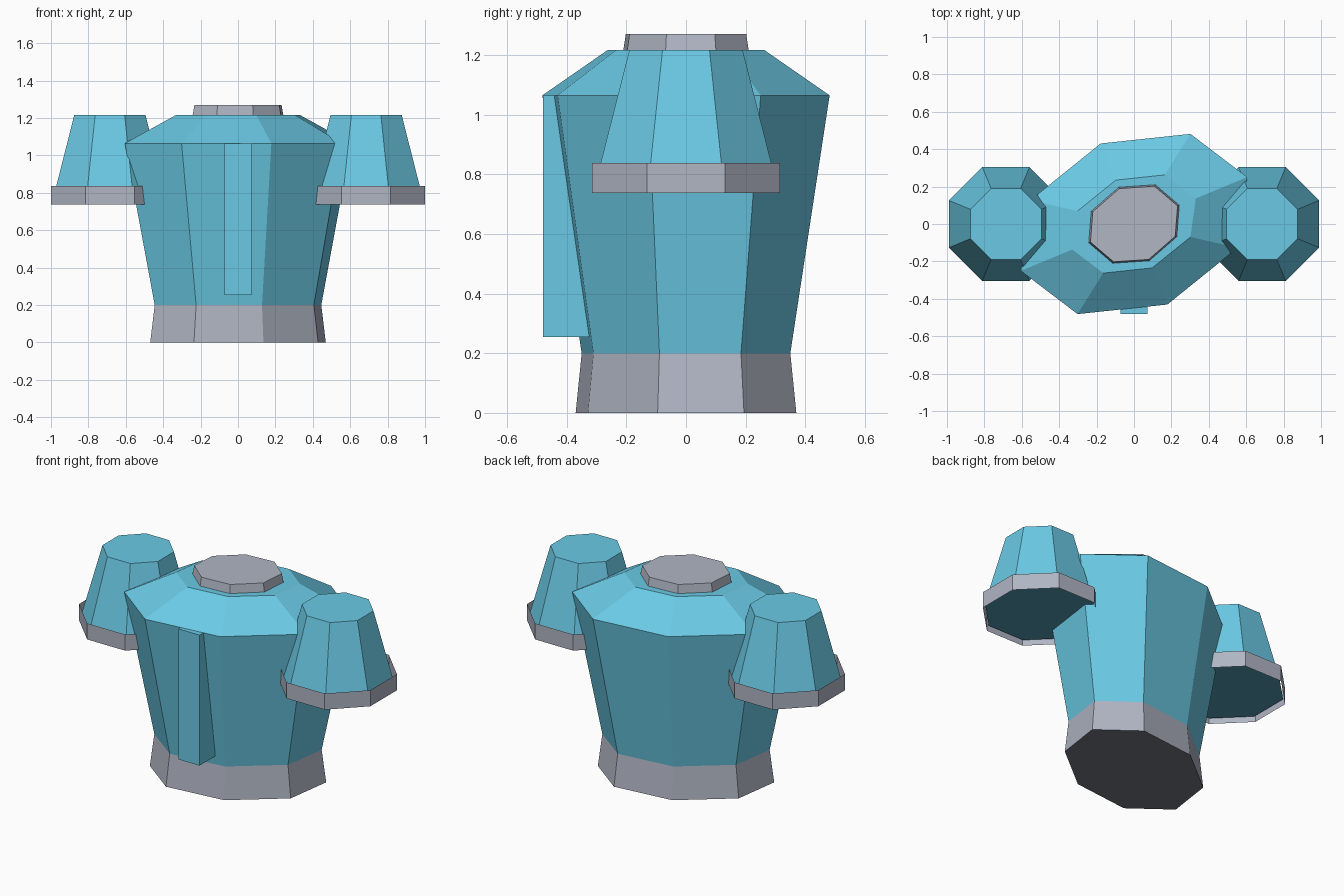
import bpy
import bmesh
from math import cos, sin, pi, radians

cube = bpy.data.objects.get("Cube")
if cube:
    bpy.data.objects.remove(cube, do_unlink=True)


def material(name, color):
    mat = bpy.data.materials.new(name)
    mat.use_nodes = True
    mat.diffuse_color = color
    mat.node_tree.nodes["Principled BSDF"].inputs["Base Color"].default_value = color
    return mat


teal = material("teal paint", (0.145, 0.59, 0.785, 1))
grey = material("grey metal", (0.435, 0.465, 0.55, 1))
dark_teal = material("dark teal underside", (0.08, 0.32, 0.42, 1))
dark_grey = material("dark grey underside", (0.175, 0.18, 0.205, 1))

SIDES = 8
TURN = radians(22.5)


def finish(name, bm, mats):
    mesh = bpy.data.meshes.new(name)
    bm.to_mesh(mesh)
    bm.free()
    for mat in mats:
        mesh.materials.append(mat)
    obj = bpy.data.objects.new(name, mesh)
    bpy.context.collection.objects.link(obj)


def loft(name, rings, mats, center_x=0, phase=0, turn=0, capped=True):
    """Octagonal loft; each ring is (x radius, y radius, height).
    The bottom face takes the last material."""
    bm = bmesh.new()
    loops = []
    for rx, ry, z in rings:
        loop = []
        for i in range(SIDES):
            a = phase + 2 * pi * i / SIDES
            x, y = rx * cos(a), ry * sin(a)
            loop.append(bm.verts.new((center_x + x * cos(turn) - y * sin(turn),
                                      x * sin(turn) + y * cos(turn), z)))
        loops.append(loop)
    for low, high in zip(loops, loops[1:]):
        for i in range(SIDES):
            j = (i + 1) % SIDES
            bm.faces.new((low[i], low[j], high[j], high[i]))
    if capped:
        bottom = bm.faces.new(loops[0][::-1])
        bottom.material_index = len(mats) - 1
        bm.faces.new(loops[-1])
    finish(name, bm, mats)


# Torso: flattened octagon, turned about the vertical axis
loft("torso", [(0.482, 0.336, 0.2), (0.655, 0.466, 1.065),
               (0.357, 0.254, 1.217)], [teal], turn=TURN)
loft("base", [(0.508, 0.356, 0), (0.482, 0.336, 0.2)],
     [grey, dark_grey], turn=TURN)
loft("neck_cap", [(0.262, 0.213, 1.217), (0.252, 0.205, 1.27)],
     [grey], turn=TURN)

# Shoulders: tapered pods inside thin open collars
flat = 1 / cos(TURN)
for side, sign in (("left", 1), ("right", -1)):
    x = sign * 0.685
    loft(side + "_shoulder", [(0.304 * flat, 0.304 * flat, 0.768),
                              (0.19 * flat, 0.19 * flat, 1.217)],
         [teal, dark_teal], center_x=x, phase=TURN)
    loft(side + "_shoulder_collar", [(0.315 * flat, 0.315 * flat, 0.738),
                                     (0.315 * flat, 0.315 * flat, 0.838)],
         [grey], center_x=x, phase=TURN, capped=False)

# Upright bar on the front of the torso
bm = bmesh.new()
bmesh.ops.create_cube(bm, size=1)
bmesh.ops.scale(bm, vec=(0.144, 0.18, 0.81), verts=bm.verts)
bmesh.ops.translate(bm, vec=(0, -0.39, 0.66), verts=bm.verts)
finish("front_bar", bm, [teal])
